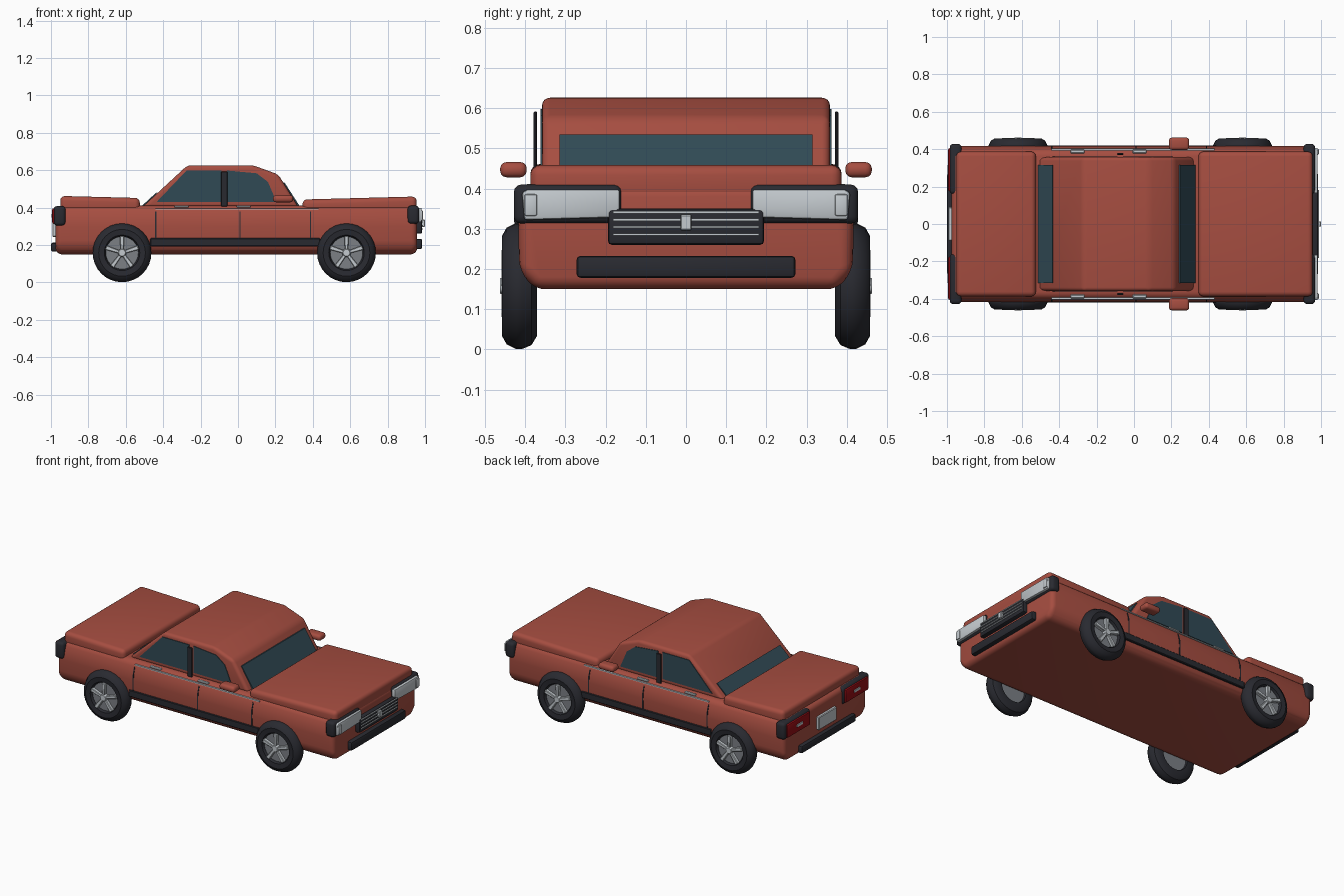
import bpy, bmesh, math
from mathutils import Matrix, Vector

if "Cube" in bpy.data.objects:
    bpy.data.objects.remove(bpy.data.objects["Cube"])


def material(name, rgb):
    m = bpy.data.materials.new(name)
    m.diffuse_color = (*rgb, 1)
    m.use_nodes = True
    m.node_tree.nodes["Principled BSDF"].inputs["Base Color"].default_value = m.diffuse_color
    return m


RED = material("body_red", (0.38, 0.075, 0.052))
GLASS = material("window_glass", (0.03, 0.068, 0.09))
BLACK = material("black_trim", (0.022, 0.023, 0.03))
CHROME = material("chrome", (0.55, 0.59, 0.62))
GREY = material("rim_grey", (0.2, 0.215, 0.235))
LAMP = material("tail_red", (0.30, 0.004, 0.007))


def finish(bm, name, mat, bevel=0, segs=3, mirror=False):
    """Bevel, optionally mirror across y, and turn into an object."""
    bmesh.ops.recalc_face_normals(bm, faces=bm.faces)
    if bevel:
        edges = [e for e in bm.edges if e.calc_face_angle(0) > 0.3]
        bmesh.ops.bevel(bm, geom=edges, offset=bevel, segments=segs,
                        profile=0.5, affect='EDGES', clamp_overlap=True)
    if mirror:
        dup = bmesh.ops.duplicate(bm, geom=bm.verts[:] + bm.edges[:] + bm.faces[:])["geom"]
        for v in dup:
            if isinstance(v, bmesh.types.BMVert):
                v.co.y = -v.co.y
        bmesh.ops.reverse_faces(bm, faces=[f for f in dup if isinstance(f, bmesh.types.BMFace)])
    me = bpy.data.meshes.new(name)
    bm.to_mesh(me)
    bm.free()
    me.materials.append(mat)
    ob = bpy.data.objects.new(name, me)
    bpy.context.collection.objects.link(ob)
    return ob


def prism(name, pts, axis, a, b, mat, bevel=0, segs=3, mirror=False):
    """Extrude a profile: axis y takes (x, z) points, axis x takes (y, z) points."""
    bm = bmesh.new()

    def co(p, d):
        return (p[0], d, p[1]) if axis == 'y' else (d, p[0], p[1])
    lo = [bm.verts.new(co(p, a)) for p in pts]
    hi = [bm.verts.new(co(p, b)) for p in pts]
    bm.faces.new(lo)
    bm.faces.new(hi)
    for i in range(len(pts)):
        j = (i + 1) % len(pts)
        bm.faces.new((lo[i], lo[j], hi[j], hi[i]))
    return finish(bm, name, mat, bevel, segs, mirror)


def box(name, x, y, z, mat, bevel=0, segs=2, mirror=False):
    pts = [(x[0], z[0]), (x[1], z[0]), (x[1], z[1]), (x[0], z[1])]
    return prism(name, pts, 'y', y[0], y[1], mat, bevel, segs, mirror)


def lathe(name, prof, cx, cz, mat, segs=32):
    """Revolve (radius, y) points about a wheel axle."""
    bm = bmesh.new()
    vs = [bm.verts.new((r, y, 0)) for r, y in prof]
    es = [bm.edges.new(p) for p in zip(vs, vs[1:])]
    bmesh.ops.spin(bm, geom=vs + es, cent=(0, 0, 0), axis=(0, 1, 0),
                   angle=2 * math.pi, steps=segs, use_duplicate=False)
    bmesh.ops.remove_doubles(bm, verts=bm.verts, dist=1e-4)
    bmesh.ops.translate(bm, vec=(cx, 0, cz), verts=bm.verts)
    return finish(bm, name, mat, mirror=True)


# Lower body shell, hood and trunk lid
half = [(0.375, 0.15), (0.415, 0.195), (0.417, 0.33), (0.392, 0.41)]
prism("lower_body", half + [(-y, z) for y, z in reversed(half)], 'x',
      -0.975, 0.957, RED, 0.035, 4)
prism("hood", [(0.345, 0.37), (0.345, 0.443), (0.955, 0.459), (0.955, 0.37)], 'y',
      -0.387, 0.387, RED, 0.025, 4)
prism("trunk_lid", [(-0.95, 0.37), (-0.95, 0.462), (-0.525, 0.451), (-0.525, 0.37)], 'y',
      -0.387, 0.387, RED, 0.025, 4)

# Cabin with glass
prism("cabin", [(-0.515, 0.40), (-0.27, 0.626), (0.08, 0.626), (0.215, 0.577), (0.325, 0.40)],
      'y', -0.358, 0.358, RED, 0.02, 4)
prism("windshield", [(0.235, 0.535), (0.248, 0.535), (0.335, 0.40), (0.32, 0.40)],
      'y', -0.315, 0.315, GLASS)
prism("rear_window", [(-0.515, 0.408), (-0.437, 0.48), (-0.43, 0.47), (-0.50, 0.405)],
      'y', -0.315, 0.315, GLASS)
prism("rear_side_window", [(-0.435, 0.43), (-0.275, 0.598), (-0.088, 0.598), (-0.088, 0.43)],
      'y', 0.355, 0.362, GLASS, mirror=True)
prism("front_side_window", [(-0.058, 0.43), (-0.058, 0.598), (0.10, 0.583), (0.16, 0.537), (0.206, 0.43)],
      'y', 0.355, 0.362, GLASS, mirror=True)
box("door_pillar", (-0.09, -0.056), (0.370, 0.379), (0.405, 0.592), BLACK, 0.003, 1, True)

# Side trim
box("side_mirror", (0.187, 0.295), (0.396, 0.462), (0.428, 0.466), RED, 0.016, 3, True)
box("sill", (-0.47, 0.44), (0.40, 0.421), (0.193, 0.236), BLACK, 0.004, 1, True)
box("chrome_strip", (-0.44, 0.43), (0.39, 0.403), (0.390, 0.396), CHROME, 0, 1, True)
for i, x in enumerate((-0.44, 0.01, 0.388)):
    prism(f"door_gap_{i}", [(0.40, 0.235), (0.419, 0.235), (0.419, 0.332), (0.405, 0.378), (0.39, 0.378)],
          'x', x - 0.003, x + 0.003, BLACK, mirror=True)
for i, x in enumerate((-0.302, 0.03)):
    box(f"door_handle_{i}", (x - 0.038, x + 0.038), (0.378, 0.398), (0.399, 0.412),
        CHROME, 0.004, 1, True)

# Front lamps, grille and bumper
box("headlamp_surround", (0.907, 0.968), (0.16, 0.428), (0.313, 0.41), BLACK, 0.018, 3, True)
prism("headlamp", [(0.178, 0.328), (0.402, 0.322), (0.408, 0.39), (0.395, 0.398), (0.165, 0.398), (0.165, 0.35)],
      'x', 0.95, 0.982, CHROME, 0.006, 2, True)
box("turn_lamp", (0.97, 0.988), (0.37, 0.402), (0.332, 0.386), CHROME, 0.005, 2, True)
box("grille", (0.93, 0.985), (-0.194, 0.194), (0.26, 0.35), BLACK, 0.01, 2)
for i in range(4):
    z = 0.286 + 0.0185 * i
    box(f"grille_bar_{i}", (0.98, 0.99), (-0.182, 0.182), (z - 0.003, z + 0.003), CHROME)
box("grille_center_block", (0.98, 1.0), (-0.014, 0.014), (0.296, 0.335), CHROME, 0.003, 1)
box("front_bumper", (0.94, 0.985), (-0.272, 0.272), (0.178, 0.233), BLACK, 0.01, 2)

# Rear lamps, plate and bumper
box("tail_lamp_surround", (-0.985, -0.922), (0.16, 0.428), (0.303, 0.408), BLACK, 0.018, 3, True)
box("tail_lamp", (-0.994, -0.965), (0.175, 0.405), (0.313, 0.396), LAMP, 0.008, 2, True)
box("reverse_lamp", (-0.998, -0.99), (0.255, 0.315), (0.348, 0.366), CHROME, 0.002, 1, True)
box("rear_plate", (-0.992, -0.965), (-0.09, 0.09), (0.243, 0.325), CHROME, 0.004, 1)
box("rear_bumper", (-1.0, -0.96), (-0.272, 0.272), (0.165, 0.212), BLACK, 0.01, 2)

# Wheels: tyre, rim disc, hub and five spokes
CZ = 0.158
for tag, cx in (("rear", -0.62), ("front", 0.58)):
    lathe(tag + "_tyres", [(0.085, 0.435), (0.095, 0.453), (0.125, 0.457), (0.145, 0.446),
                           (0.157, 0.422), (0.157, 0.408), (0.147, 0.384), (0.125, 0.371),
                           (0.09, 0.373), (0.085, 0.39), (0.085, 0.435)], cx, CZ, BLACK)
    lathe(tag + "_rims", [(0, 0.44), (0.087, 0.44), (0.087, 0.385), (0, 0.385)], cx, CZ, GREY)
    lathe(tag + "_hubs", [(0, 0.463), (0.018, 0.463), (0.023, 0.455), (0.023, 0.435)], cx, CZ, CHROME, 16)
    bm = bmesh.new()
    for k in range(5):
        rot = Matrix.Rotation(k * math.tau / 5, 4, 'Y')
        tri = [(-0.008, 0.01), (0.008, 0.01), (0.012, 0.091), (-0.012, 0.091)]
        rings = [[bm.verts.new(rot @ Vector((x, y, z)) + Vector((cx, 0, CZ))) for x, z in tri]
                 for y in (0.43, 0.459)]
        for ring in rings:
            bm.faces.new(ring)
        for i in range(4):
            j = (i + 1) % 4
            bm.faces.new((rings[0][i], rings[0][j], rings[1][j], rings[1][i]))
    finish(bm, tag + "_spokes", CHROME, 0.003, 1, True)

# Smooth rounded parts while keeping crisp edges
bpy.ops.object.select_all(action='SELECT')
bpy.context.view_layer.objects.active = bpy.data.objects["lower_body"]
bpy.ops.object.shade_smooth_by_angle(angle=math.radians(35))
